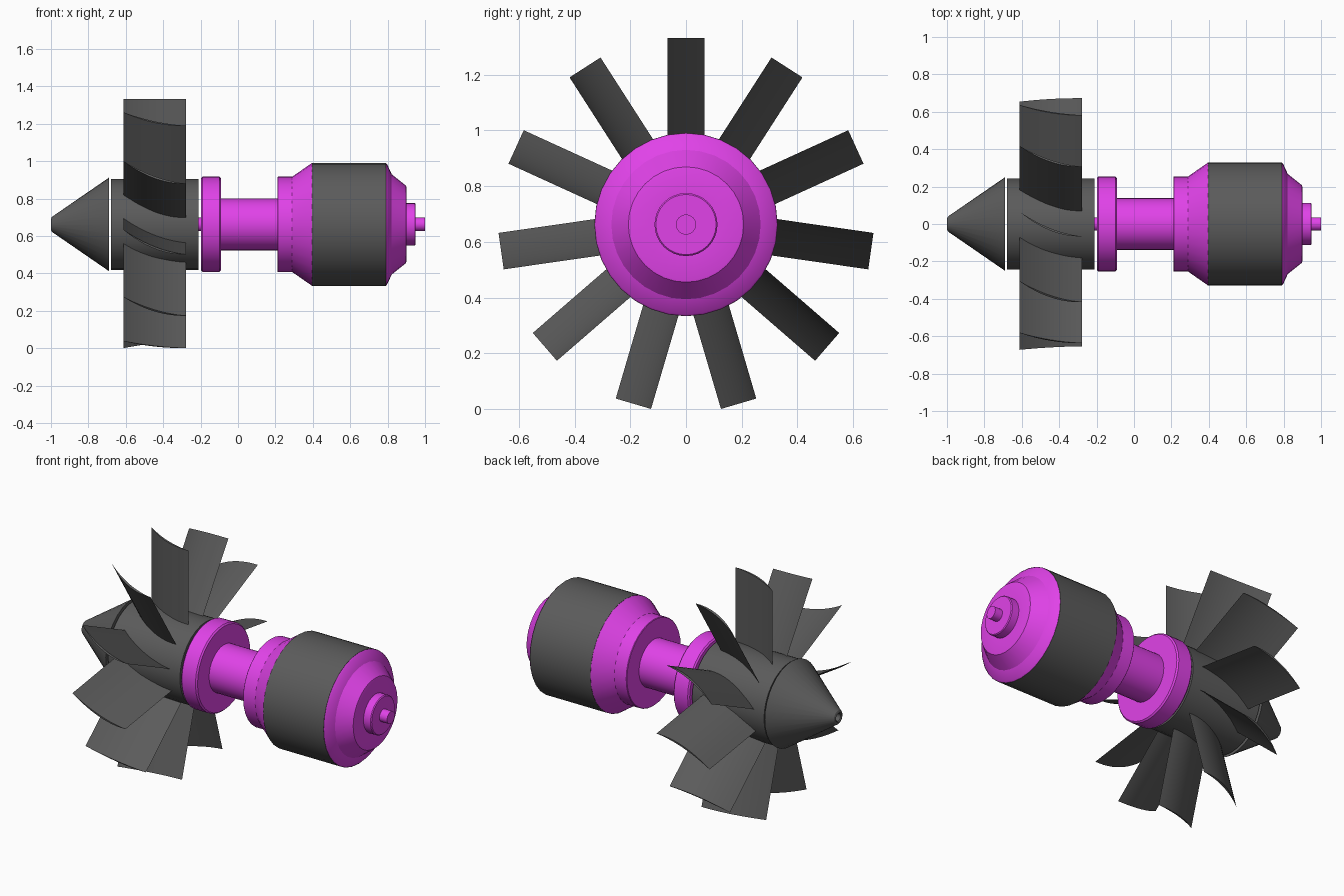
import bpy, bmesh, math
from mathutils import Matrix

if "Cube" in bpy.data.objects:
    bpy.data.objects.remove(bpy.data.objects["Cube"])

AXIS_Z = 0.662
SIDES = 32
BLADES = 11


def material(name, color):
    m = bpy.data.materials.new(name)
    m.diffuse_color = color
    m.use_nodes = True
    m.node_tree.nodes["Principled BSDF"].inputs["Base Color"].default_value = m.diffuse_color
    return m


GREY = material("dark_grey", (0.105, 0.105, 0.105, 1))
MAGENTA = material("magenta", (0.75, 0.055, 0.81, 1))


def finish(bm, name, mat):
    bmesh.ops.recalc_face_normals(bm, faces=bm.faces)
    me = bpy.data.meshes.new(name)
    bm.to_mesh(me)
    bm.free()
    me.materials.append(mat)
    ob = bpy.data.objects.new(name, me)
    ob.location.z = AXIS_Z
    bpy.context.collection.objects.link(ob)
    bpy.ops.object.select_all(action='DESELECT')
    ob.select_set(True)
    bpy.context.view_layer.objects.active = ob
    bpy.ops.object.shade_smooth_by_angle(angle=math.radians(25))
    return ob


def lathe(name, profile, mat):
    """Turn an (x, radius) profile around the x axis, capped at both ends."""
    bm = bmesh.new()
    rings = []
    for x, r in profile:
        rings.append([bm.verts.new((x, r * math.sin(2 * math.pi * i / SIDES),
                                    r * math.cos(2 * math.pi * i / SIDES)))
                      for i in range(SIDES)])
    for a, b in zip(rings, rings[1:]):
        for i in range(SIDES):
            j = (i + 1) % SIDES
            bm.faces.new((a[i], a[j], b[j], b[i]))
    bm.faces.new(rings[0])
    bm.faces.new(rings[-1])
    return finish(bm, name, mat)


# Nose cone with a small recess in its tip
lathe("nose_cone", [(-0.97, 0.02), (-0.995, 0.022), (-1.0, 0.028), (-0.995, 0.04),
                    (-0.69, 0.25)], GREY)

# Fan hub
lathe("fan_hub", [(-0.68, 0.243), (-0.21, 0.243)], GREY)

# Drive shaft stub, front flange, neck, rear flange and shoulder
lathe("front_body", [(-0.215, 0.036), (-0.197, 0.036), (-0.197, 0.247), (-0.189, 0.255),
                     (-0.1, 0.255), (-0.092, 0.247), (-0.092, 0.139), (0.21, 0.139),
                     (0.21, 0.252), (0.213, 0.255), (0.29, 0.255), (0.395, 0.328)], MAGENTA)

# Combustor casing
lathe("casing", [(0.395, 0.329), (0.79, 0.329)], GREY)

# Stepped tail with end shaft
lathe("tail", [(0.79, 0.328), (0.797, 0.322), (0.822, 0.268), (0.898, 0.207), (0.90, 0.2),
               (0.90, 0.113), (0.945, 0.113), (0.95, 0.108), (0.95, 0.036), (1.0, 0.036)],
      MAGENTA)

# Curved fan blades: crescent section extruded outwards
STEPS = 12
HALF, SAG, THICK = 0.066, 0.03, 0.006
upper, lower = [], []
for i in range(STEPS + 1):
    s = i / STEPS
    x = -0.612 + 0.334 * s
    mid = HALF * (1 - 2 * s) - 4 * SAG * s * (1 - s)
    t = THICK * 4 * s * (1 - s)
    upper.append((x, mid + t))
    if 0 < i < STEPS:
        lower.append((x, mid - t))
section = upper + lower[::-1]

for k in range(BLADES):
    bm = bmesh.new()
    root = [bm.verts.new((x, y, 0.215)) for x, y in section]
    tip = [bm.verts.new((x, y, 0.67)) for x, y in section]
    n = len(section)
    for i in range(n):
        j = (i + 1) % n
        bm.faces.new((root[i], root[j], tip[j], tip[i]))
    bm.faces.new(root)
    bm.faces.new(tip)
    bmesh.ops.rotate(bm, verts=bm.verts,
                     matrix=Matrix.Rotation(2 * math.pi * k / BLADES, 3, 'X'))
    finish(bm, f"fan_blade_{k + 1}", GREY)
